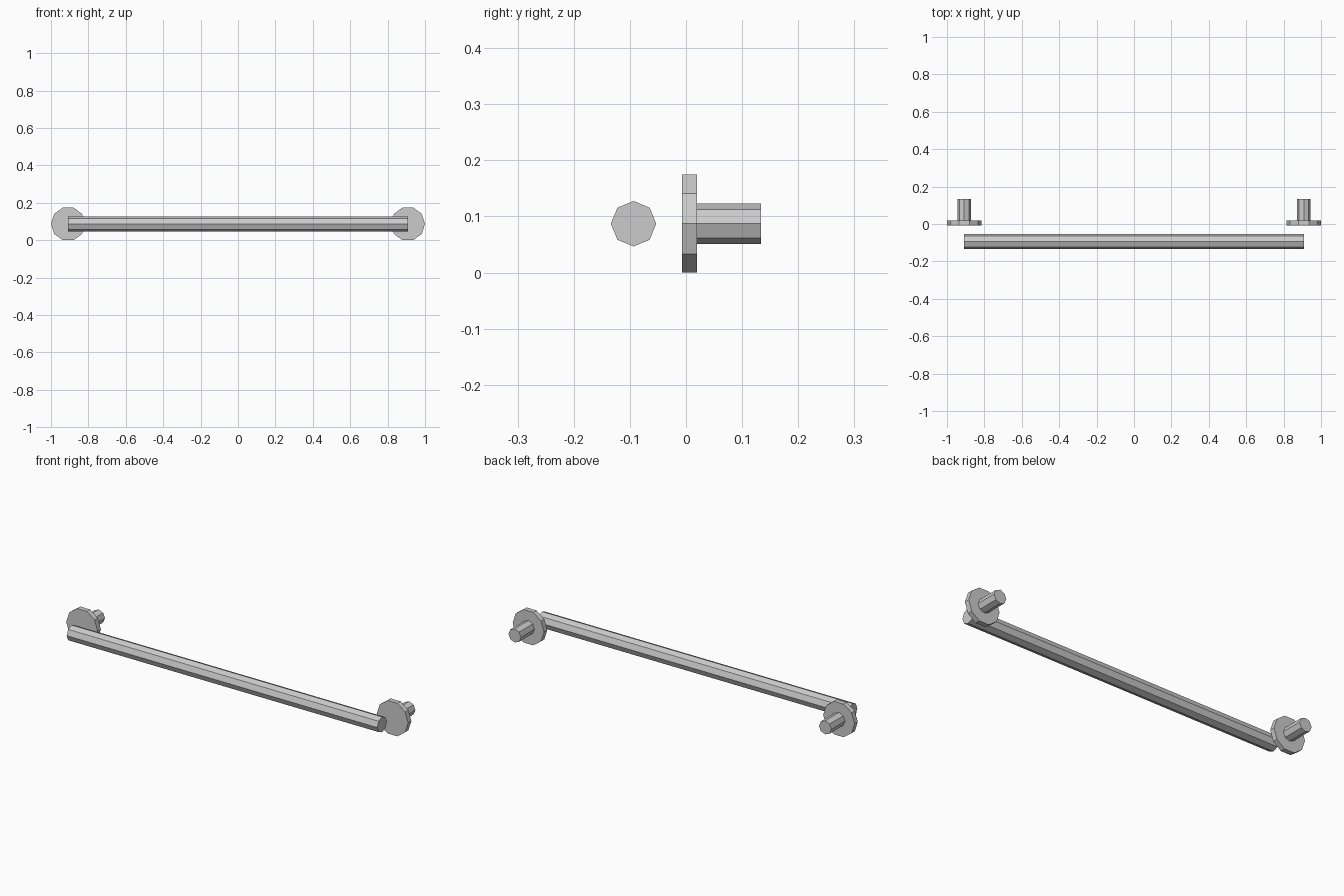
import bpy
from math import pi

if "Cube" in bpy.data.objects:
    bpy.data.objects.remove(bpy.data.objects["Cube"])

Z = 0.087          # shared axis height
END_X = 0.908      # bar ends and mount centres


def rod(name, sides, radius, length, location, rotation):
    bpy.ops.mesh.primitive_cylinder_add(vertices=sides, radius=radius, depth=length,
                                        location=location, rotation=rotation)
    obj = bpy.context.object
    obj.name = name
    bpy.ops.object.transform_apply(location=False, rotation=True, scale=True)
    return obj


def rod_y(name, sides, radius, x, y0, y1):
    # axis along y, with a corner pointing sideways
    return rod(name, sides, radius, y1 - y0, (x, (y0 + y1) / 2, Z), (pi / 2, pi / 2, 0))


# Long octagonal rail in front
rod("rail", 8, 0.0405, 2 * END_X, (0, -0.0935, Z), (0, pi / 2, 0))

# Wall mounts at both ends: ten-sided flange with an octagonal peg behind it
for side, x in (("left", -END_X), ("right", END_X)):
    rod_y(side + "_flange", 10, 0.0918, x, -0.007, 0.020)
    rod_y(side + "_peg", 8, 0.0362, x, 0.020, 0.134)
